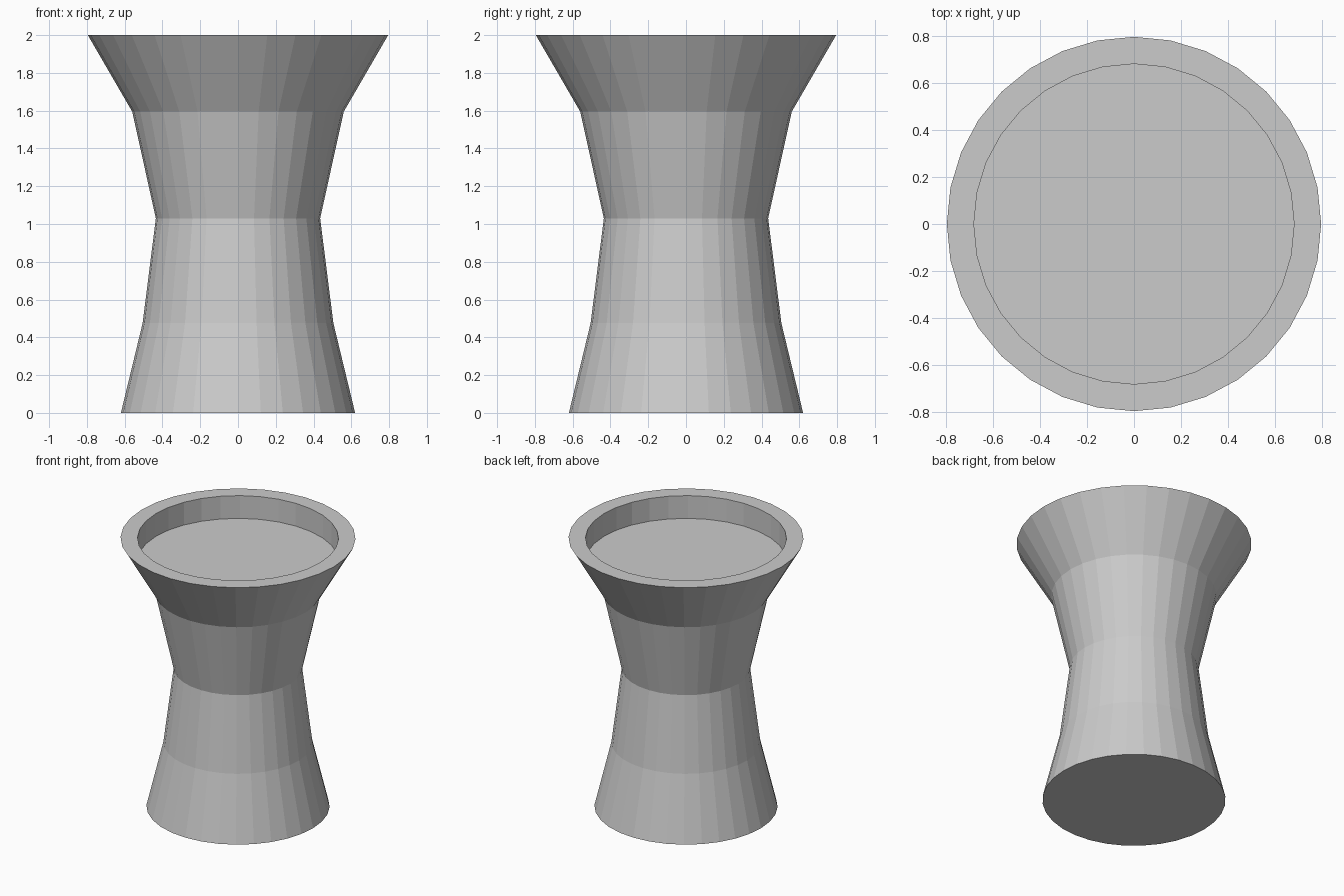
import bpy, bmesh, math

if "Cube" in bpy.data.objects:
    bpy.data.objects.remove(bpy.data.objects["Cube"])

SIDES = 32
# (radius, height) outline from the base up, over the rim and down into the recess
PROFILE = [(0.62, 0), (0.505, 0.475), (0.435, 1.03), (0.56, 1.595),
           (0.795, 2.0), (0.68, 2.0), (0.68, 1.83)]

grey = bpy.data.materials.new("plain grey")
grey.diffuse_color = (0.6, 0.6, 0.6, 1)
grey.use_nodes = True
grey.node_tree.nodes["Principled BSDF"].inputs["Base Color"].default_value = grey.diffuse_color

# Waisted pedestal: stacked rings bridged with flat quads
bm = bmesh.new()
rings = [[bm.verts.new((r * math.cos(2 * math.pi * i / SIDES),
                        r * math.sin(2 * math.pi * i / SIDES), z))
          for i in range(SIDES)] for r, z in PROFILE]
for low, high in zip(rings, rings[1:]):
    for i in range(SIDES):
        j = (i + 1) % SIDES
        bm.faces.new((low[i], low[j], high[j], high[i]))

# Underside and recessed seat floor
bm.faces.new(rings[0][::-1])
bm.faces.new(rings[-1])

mesh = bpy.data.meshes.new("pedestal_stool")
bm.to_mesh(mesh)
bm.free()
mesh.materials.append(grey)
bpy.context.collection.objects.link(bpy.data.objects.new("pedestal_stool", mesh))
